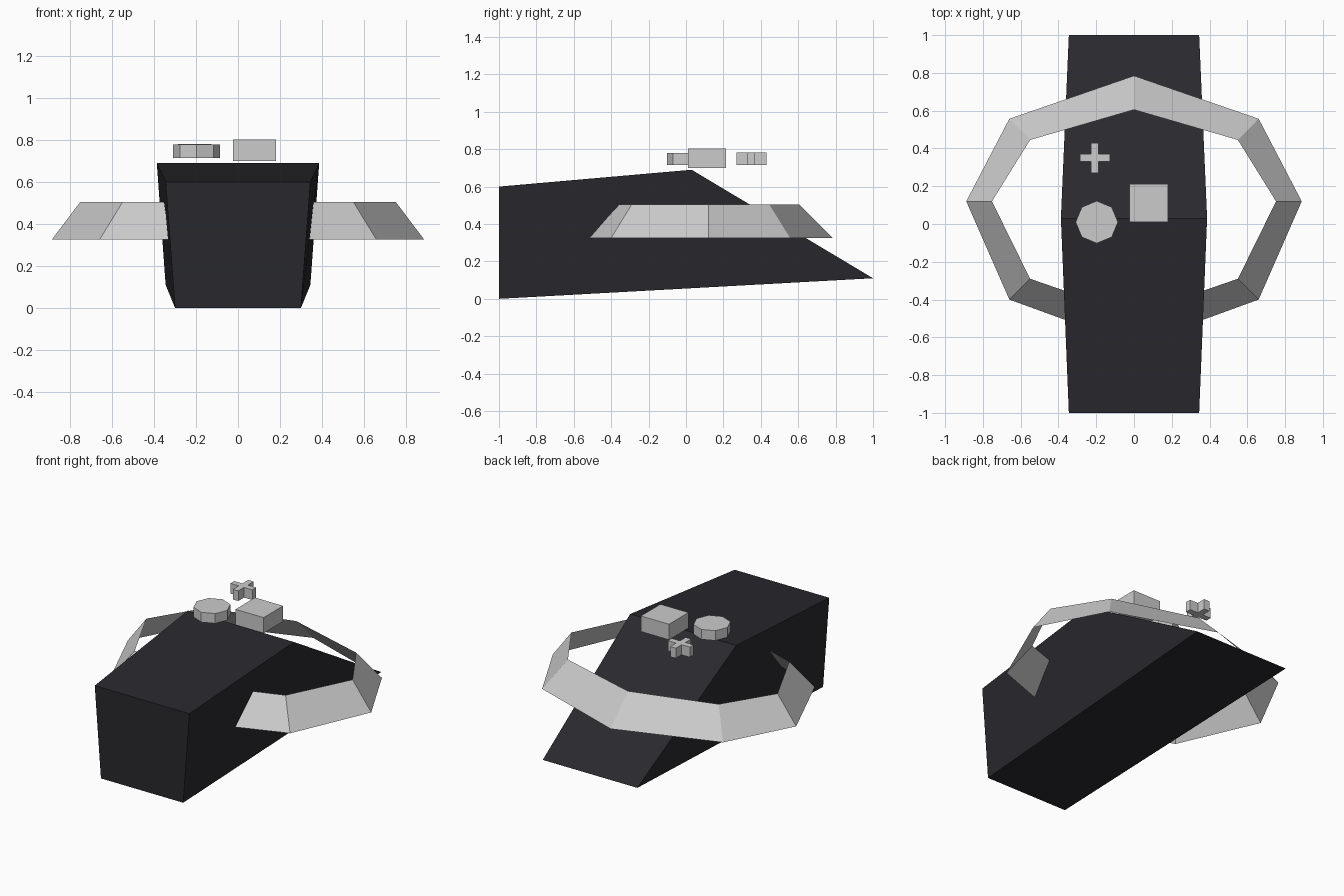
import bpy
from math import cos, sin, pi

if "Cube" in bpy.data.objects:
    bpy.data.objects.remove(bpy.data.objects["Cube"])


def make_object(name, verts, faces):
    mesh = bpy.data.meshes.new(name)
    mesh.from_pydata(verts, [], faces)
    mesh.update()
    obj = bpy.data.objects.new(name, mesh)
    bpy.context.collection.objects.link(obj)
    return obj


def prism(name, outline, z0, z1):
    """Extrude a counter-clockwise xy outline between two heights."""
    n = len(outline)
    verts = [(x, y, z) for z in (z0, z1) for x, y in outline]
    faces = [(i, (i + 1) % n, (i + 1) % n + n, i + n) for i in range(n)]
    faces += [tuple(reversed(range(n))), tuple(range(n, 2 * n))]
    return make_object(name, verts, faces)


# Wedge body: side profile as (half width, y, z), mirrored across x
profile = [(0.30, -1, 0), (0.345, 1, 0.11), (0.387, 0.03, 0.69), (0.345, -1, 0.60)]
n = len(profile)
verts = [(s * w, y, z) for s in (1, -1) for w, y, z in profile]
faces = [(i, i + n, (i + 1) % n + n, (i + 1) % n) for i in range(n)]
faces += [tuple(range(n)), tuple(reversed(range(n, 2 * n)))]
body = make_object("wedge_body", verts, faces)
dark = bpy.data.materials.new("dark_body")
dark.diffuse_color = (0.022, 0.022, 0.027, 1)
dark.use_nodes = True
dark.node_tree.nodes["Principled BSDF"].inputs["Base Color"].default_value = dark.diffuse_color
body.data.materials.append(dark)


# Sloped eight-sided ring band: right half of each edge, mirrored to a loop
def loop(half, z):
    left = [(-x, y) for x, y in half[-2:0:-1]]
    return [(x, y, z) for x, y in half + left]


outer = loop([(0, -0.64), (0.66, -0.40), (0.888, 0.12), (0.66, 0.557), (0, 0.785)], 0.325)
inner = loop([(0, -0.48), (0.55, -0.29), (0.752, 0.12), (0.55, 0.445), (0, 0.605)], 0.505)
n = len(outer)
make_object("ring_band", outer + inner,
            [(i, (i + 1) % n, (i + 1) % n + n, i + n) for i in range(n)])

# Square button
prism("square_button", [(-0.025, 0.01), (0.18, 0.01), (0.18, 0.213), (-0.025, 0.213)], 0.70, 0.803)

# Octagonal button
prism("octagon_button", [(-0.197 + 0.112 * cos(i * pi / 4), 0.01 + 0.112 * sin(i * pi / 4))
                         for i in range(8)], 0.715, 0.78)

# Plus-shaped button: one arm repeated by quarter turns
cx, cy, arm, half = -0.207, 0.35, 0.08, 0.02
plus = []
for c, s in ((1, 0), (0, 1), (-1, 0), (0, -1)):
    for x, y in ((half, -half), (arm, -half), (arm, half)):
        plus.append((cx + c * x - s * y, cy + s * x + c * y))
prism("plus_button", plus, 0.715, 0.782)
